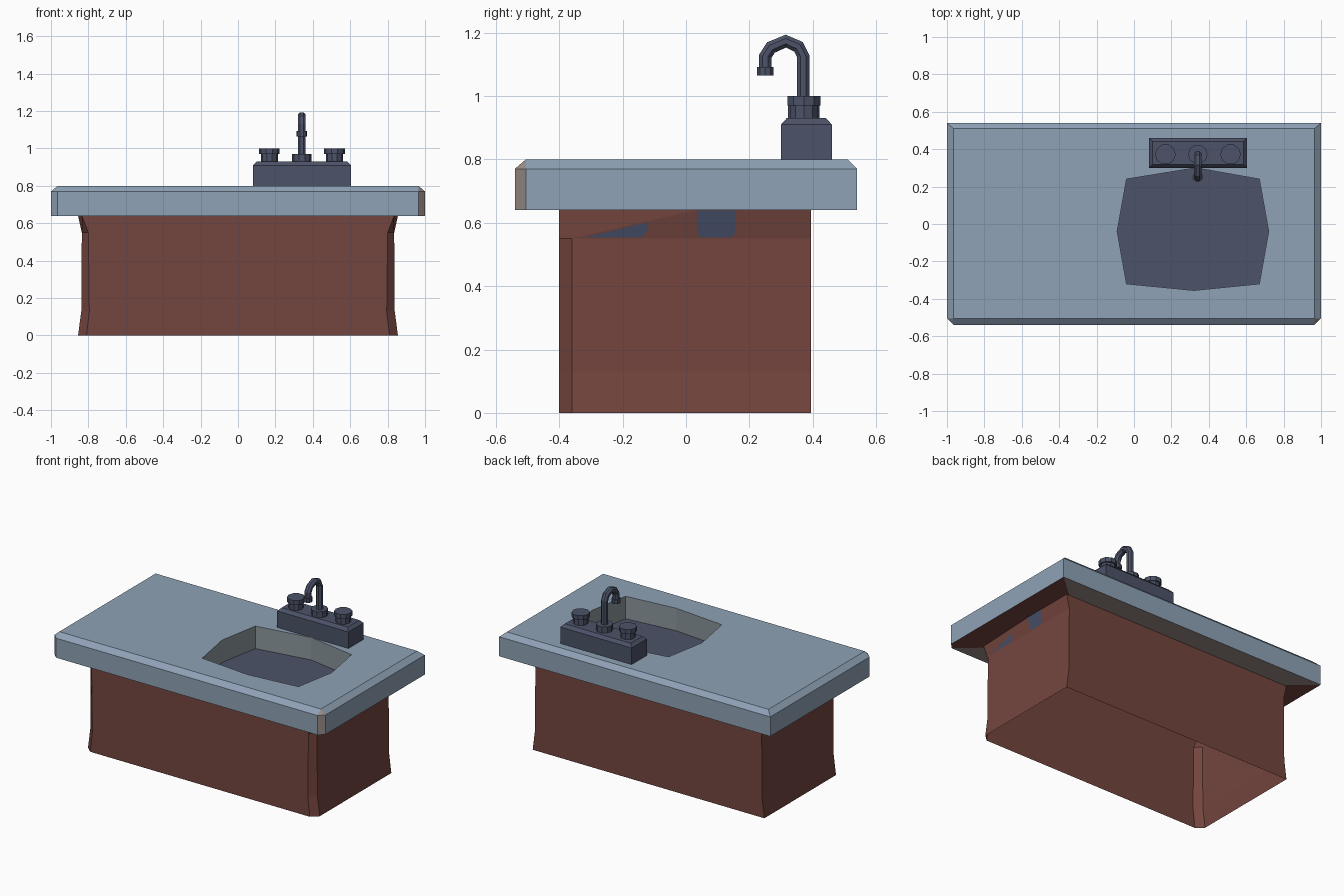
import bpy, bmesh, math
from mathutils import Vector

if "Cube" in bpy.data.objects:
    bpy.data.objects.remove(bpy.data.objects["Cube"])


def material(name, hexcol):
    lin = [(c / 12.92 if c <= 0.04045 else ((c + 0.055) / 1.055) ** 2.4)
           for c in (int(hexcol[i:i + 2], 16) / 255 for i in (0, 2, 4))]
    m = bpy.data.materials.new(name)
    m.diffuse_color = (*lin, 1)
    m.use_nodes = True
    m.node_tree.nodes["Principled BSDF"].inputs["Base Color"].default_value = m.diffuse_color
    return m


BLUE = material("blue_grey_counter", "8FA2B6")
BASIN = material("basin_wall_grey", "8B969D")
SLATE = material("dark_slate", "4C5368")
BROWN = material("red_brown", "74453E")
WARM = material("warm_grey", "9B8E87")
PATCH = material("muted_blue", "48506A")


def finish(name, bm, mats, recalc=True):
    if recalc:
        bmesh.ops.recalc_face_normals(bm, faces=bm.faces[:])
    me = bpy.data.meshes.new(name)
    bm.to_mesh(me)
    bm.free()
    for m in mats:
        me.materials.append(m)
    ob = bpy.data.objects.new(name, me)
    bpy.context.collection.objects.link(ob)
    return ob


def ring(bm, pts, z):
    return [bm.verts.new((x, y, z)) for x, y in pts]


def bridge(bm, a, b, mat=0):
    n = len(a)
    faces = [bm.faces.new((a[i], a[(i + 1) % n], b[(i + 1) % n], b[i])) for i in range(n)]
    for f in faces:
        f.material_index = mat
    return faces


def lathe(name, x, y, profile, sides=10):
    """Stack of (radius, z) rings around a vertical axis, capped at both ends."""
    bm = bmesh.new()
    rings = [ring(bm, [(x + r * math.cos(2 * math.pi * i / sides),
                        y + r * math.sin(2 * math.pi * i / sides)) for i in range(sides)], z)
             for r, z in profile]
    for a, b in zip(rings, rings[1:]):
        bridge(bm, a, b)
    bm.faces.new(rings[0])
    bm.faces.new(rings[-1])
    return finish(name, bm, [SLATE])


# Countertop with chamfered rim, clipped front corners and sink basin
bm = bmesh.new()
outer = [(-1, -.505), (-.965, -.54), (.965, -.54), (1, -.505), (1, .54), (-1, .54)]
low, mid = ring(bm, outer, .64), ring(bm, outer, .77)
sides = bridge(bm, low, mid)
sides[2].material_index = 2
top = ring(bm, [(-.965, -.505), (.965, -.505), (.965, .51), (-.965, .51)], .80)
tl, tr, br, bl = top
for k, loop in enumerate([(mid[0], mid[1], tl), (mid[1], mid[2], tr, tl), (mid[2], mid[3], tr),
                          (mid[3], mid[4], br, tr), (mid[4], mid[5], bl, br),
                          (mid[5], mid[0], tl, bl)]):
    bm.faces.new(loop).material_index = 2 if k == 2 else 0
hole = [(-.04, -.32), (.32, -.355), (.67, -.32), (.72, -.04),
        (.67, .24), (.33, .30), (-.04, .24), (-.09, -.04)]
rim, floor = ring(bm, hole, .80), ring(bm, hole, .65)
bridge(bm, rim, floor, 1)
bm.faces.new(floor).material_index = 3
edges = [bm.edges.get((lp[i], lp[(i + 1) % len(lp)])) for lp in (top, rim) for i in range(len(lp))]
bmesh.ops.triangle_fill(bm, edges=edges, use_beauty=True, use_dissolve=False)
# underside of the overhang
under = ring(bm, [(-.83, -.36), (-.80, -.39), (.80, -.39), (.83, -.36), (.83, .39), (-.83, .39)], .64)
for f in bridge(bm, low, under, 2):
    if abs(f.calc_center_median().x) > .5:
        f.material_index = 4
finish("countertop", bm, [BLUE, BASIN, WARM, SLATE, BROWN])

# Cabinet: open box, flared at foot and top, clipped front corners
bm = bmesh.new()
prev = None
for z, side_x, front_x, clip_y in [(0, .855, .81, -.36), (.13, .838, .795, -.36),
                                   (.55, .835, .80, -.36), (.64, .855, .835, .03)]:
    cur = ring(bm, [(-side_x, clip_y), (-front_x, -.40), (front_x, -.40),
                    (side_x, clip_y), (side_x, .395), (-side_x, .395)], z)
    if prev:
        bridge(bm, prev, cur)
    prev = cur
finish("cabinet", bm, [BROWN])

# Blue patches on the upper right side of the cabinet
bm = bmesh.new()
for shape in ([(-.32, .553), (-.14, .553), (-.12, .575), (-.12, .602)],
              [(.045, .553), (.145, .553), (.155, .57), (.155, .639), (.035, .639), (.035, .57)]):
    bm.faces.new([bm.verts.new((.838 + (z - .55) * .222, y, z)) for y, z in shape])
finish("side_patches", bm, [PATCH], recalc=False)

# Faucet base block with chamfered top
bm = bmesh.new()
rings = [ring(bm, [(.342 - a, .38 - b), (.342 + a, .38 - b), (.342 + a, .38 + b), (.342 - a, .38 + b)], z)
         for a, b, z in [(.263, .08, .80), (.263, .08, .91), (.243, .062, .93)]]
for a, b in zip(rings, rings[1:]):
    bridge(bm, a, b)
bm.faces.new(rings[-1])
finish("faucet_base", bm, [SLATE])

# Tap knobs, spout collar and nozzle
for name, x in (("left_knob", .168), ("right_knob", .516)):
    lathe(name, x, .372, [(.046, .925), (.046, .97), (.055, .97), (.055, 1.0)])
lathe("spout_collar", .341, .372, [(.052, .925), (.052, .97)])
lathe("spout_nozzle", .341, .25, [(.028, 1.065), (.028, 1.092)])

# Curved spout pipe swept along a path in the y-z plane
path = [Vector((y, z)) for y, z in [(.37, .95), (.37, 1.125), (.355, 1.155), (.315, 1.173),
                                    (.268, 1.153), (.25, 1.125), (.25, 1.08)]]
bm = bmesh.new()
prev = None
for i, p in enumerate(path):
    t = (path[min(i + 1, len(path) - 1)] - path[max(i - 1, 0)]).normalized()
    cur = []
    for k in range(8):
        a = 2 * math.pi * (k + .5) / 8
        u, v = .022 * math.cos(a), .022 * math.sin(a)
        cur.append(bm.verts.new((.341 + u, p.x - t.y * v, p.y + t.x * v)))
    if prev:
        bridge(bm, prev, cur)
    prev = cur
finish("spout_pipe", bm, [SLATE])
